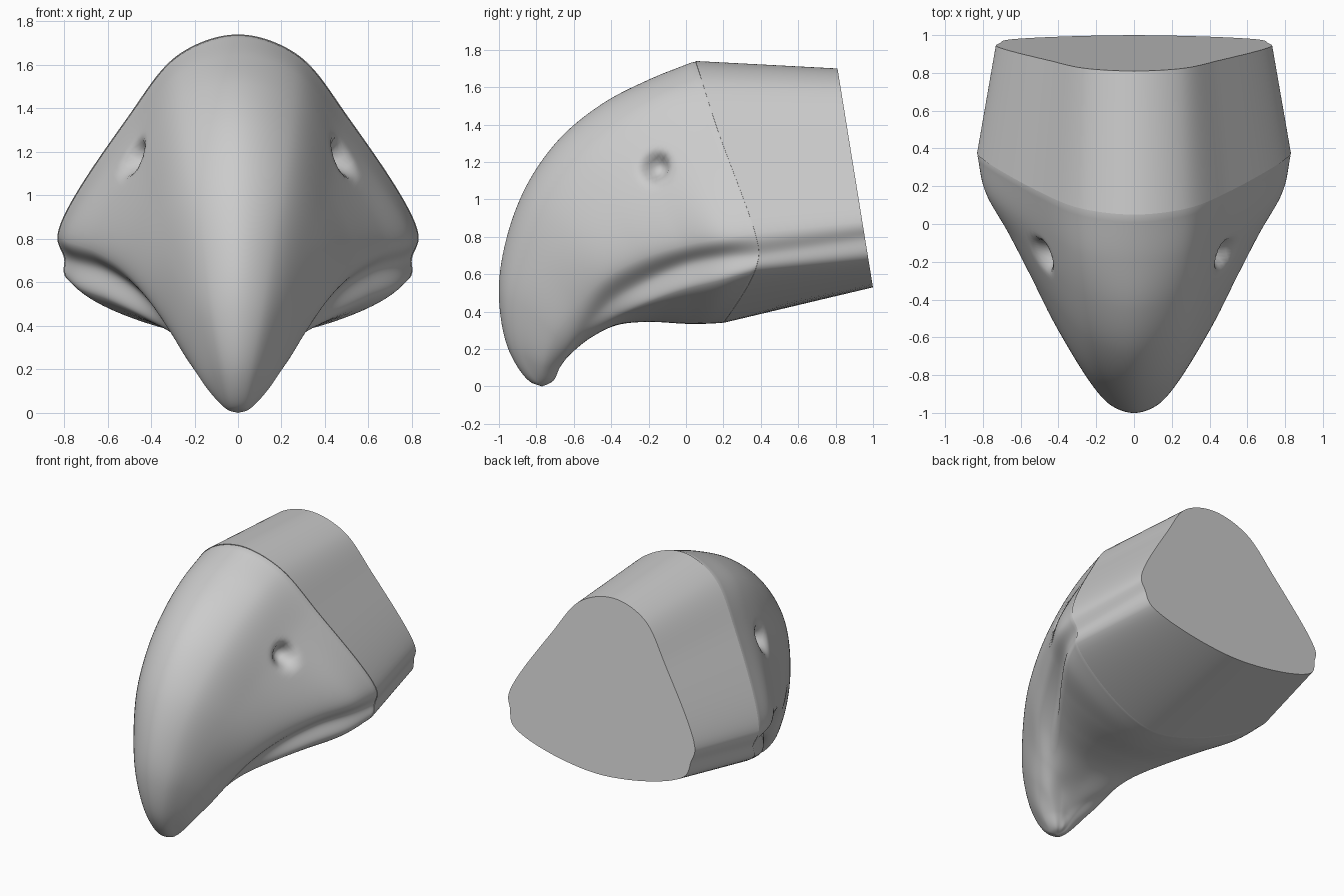
import bpy, bmesh, math
from mathutils import Vector

if "Cube" in bpy.data.objects:
    bpy.data.objects.remove(bpy.data.objects["Cube"])

horn = bpy.data.materials.new("horn_grey")
horn.use_nodes = True
GREY = (0.6, 0.6, 0.6, 1)
horn.diffuse_color = GREY
horn.node_tree.nodes["Principled BSDF"].inputs["Base Color"].default_value = GREY


def knot(a, b):
    return max((a - b).length, 1e-6) ** 0.5


def blend(p, q, a, b, t):
    return p + (q - p) * ((t - a) / (b - a))


def spline_span(p0, p1, p2, p3, steps):
    """Centripetal spline samples from p1 up to, not including, p2."""
    t1 = knot(p0, p1)
    t2 = t1 + knot(p1, p2)
    t3 = t2 + knot(p2, p3)
    out = []
    for i in range(steps):
        t = t1 + (t2 - t1) * i / steps
        a, b, c = blend(p0, p1, 0, t1, t), blend(p1, p2, t1, t2, t), blend(p2, p3, t2, t3, t)
        out.append(blend(blend(a, b, 0, t2, t), blend(b, c, t1, t3, t), t1, t2, t))
    return out


def open_spline(pts, steps):
    ext = [pts[0] * 2 - pts[1]] + pts + [pts[-1] * 2 - pts[-2]]
    out = []
    for i in range(len(pts) - 1):
        out += spline_span(*ext[i:i + 4], steps)
    return out + [pts[-1]]


def ring(half, steps=16):
    """Closed smooth section from the left half, crest to keel."""
    loop = half + [Vector((-p.x, p.y, p.z)) for p in half[-2:0:-1]]
    n = len(loop)
    out = []
    for i in range(n):
        out += spline_span(*[loop[(i + k) % n] for k in (-1, 0, 1, 2)], steps)
    return out


def loft(name, rings, caps):
    """Skin a list of rings; caps lists the ring indices to close."""
    bm = bmesh.new()
    rows = [[bm.verts.new(p) for p in r] for r in rings]
    n = len(rows[0])
    for a, b in zip(rows, rows[1:]):
        for i in range(n):
            j = (i + 1) % n
            bm.faces.new((a[i], a[j], b[j], b[i]))
    for c in caps:
        bm.faces.new(rows[c])
    bmesh.ops.remove_doubles(bm, verts=bm.verts, dist=1e-5)
    bmesh.ops.recalc_face_normals(bm, faces=bm.faces)
    mesh = bpy.data.meshes.new(name)
    bm.to_mesh(mesh)
    bm.free()
    obj = bpy.data.objects.new(name, mesh)
    bpy.context.collection.objects.link(obj)
    mesh.materials.append(horn)
    bpy.ops.object.select_all(action="DESELECT")
    obj.select_set(True)
    bpy.context.view_layer.objects.active = obj
    bpy.ops.object.shade_smooth_by_angle(angle=math.radians(50))


# Guide curves from the seam to the hooked tip
crest = [(0, .05, 1.74), (0, -.2, 1.64), (0, -.45, 1.51), (0, -.68, 1.32), (0, -.86, 1.06),
         (0, -.97, .75), (0, -1, .48), (0, -.95, .2), (0, -.84, .03)]
brow = [(.27, .08, 1.65), (.27, -.16, 1.56), (.26, -.39, 1.43), (.24, -.61, 1.25), (.2, -.8, 1.01),
        (.15, -.92, .72), (.11, -.965, .46), (.06, -.93, .19), (.03, -.83, .027)]
shoulder = [(.5, .17, 1.37), (.48, -.04, 1.28), (.46, -.22, 1.17), (.42, -.42, 1.03), (.36, -.62, .85),
            (.27, -.78, .63), (.19, -.87, .42), (.11, -.87, .17), (.05, -.8, .02)]
flank = [(.83, .37, .82), (.79, .18, .79), (.67, -.03, .75), (.55, -.25, .68), (.44, -.45, .57),
         (.33, -.59, .42), (.24, -.7, .27), (.14, -.76, .11), (.05, -.77, .016)]
groove = [(.8, .39, .71), (.73, .2, .69), (.6, 0, .65), (.47, -.2, .57), (.36, -.4, .46),
          (.27, -.54, .32), (.19, -.63, .2), (.1, -.69, .1), (.04, -.73, .02)]
lip = [(.79, .37, .62), (.73, .2, .57), (.6, 0, .52), (.45, -.2, .45), (.31, -.37, .37),
       (.2, -.5, .28), (.1, -.6, .2), (.05, -.67, .11), (.02, -.72, .025)]
keel = [(0, .2, .34), (0, .1, .335), (0, 0, .335), (0, -.2, .345), (0, -.36, .33),
        (0, -.48, .28), (0, -.61, .18), (0, -.67, .11), (0, -.71, .03)]
guides = [[Vector(p) for p in g] for g in (crest, brow, shoulder, flank, groove, lip, keel)]
tip = Vector((0, -.77, 0))

# Beak: sections swept along the guides
rails = [open_spline(g + [tip], 12) for g in guides]
rings = [ring(list(half)) for half in zip(*rails)]
middle = Vector((0, .25, .85))
rings[0] = [middle + (p - middle) * 0.995 for p in rings[0]]

# Nostrils: a soft pit pressed into each side
for r in rings:
    for p in r:
        side = math.copysign(1, p.x)
        d = (p - Vector((side * .5, -.17, 1.18))).length
        p += Vector((-side * .9, .3, -.15)) * 0.1 * math.exp(-(d / 0.07) ** 3)
loft("beak", rings, [])

# Collar: straight sleeve from the seam to the slanted flat back
rear_half = [(0, 1.7), (.25, 1.62), (.44, 1.37), (.73, .88), (.71, .79), (.67, .68), (0, .53)]
rear = [Vector((x, .81 + (1.7 - z) * .162, z)) for x, z in rear_half]
seam = ring([g[0] for g in guides])
inner = [middle + (p - middle) * 0.9 for p in seam]
loft("collar", [inner, seam, ring(rear)], [2])
